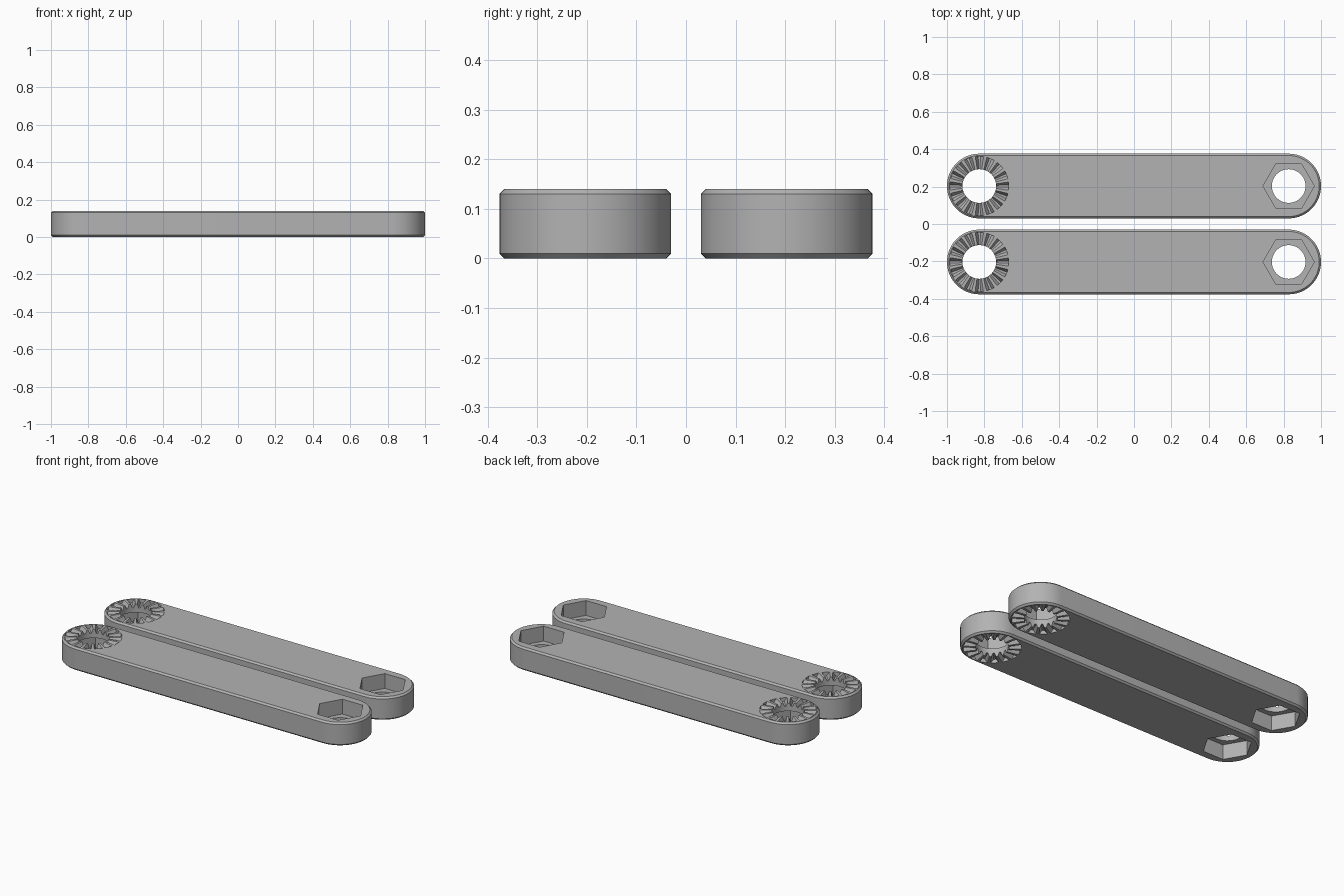
import bpy, bmesh, math
from mathutils import Matrix, Vector

old = bpy.data.objects.get("Cube")
if old:
    bpy.data.objects.remove(old)

HEIGHT, RADIUS, END, CHAMFER = 0.14, 0.173, 0.827, 0.01
HOLE, HEX, POCKET = 0.09, 0.137, 0.09
TEETH, RING, GROOVE = 16, 0.157, 0.022

grey = bpy.data.materials.new("grey plastic")
grey.use_nodes = True
colour = (0.45, 0.45, 0.45, 1)
grey.diffuse_color = colour
grey.node_tree.nodes["Principled BSDF"].inputs["Base Color"].default_value = colour


def make_object(name, bm):
    bmesh.ops.recalc_face_normals(bm, faces=bm.faces)
    mesh = bpy.data.meshes.new(name)
    bm.to_mesh(mesh)
    bm.free()
    mesh.materials.append(grey)
    obj = bpy.data.objects.new(name, mesh)
    bpy.context.collection.objects.link(obj)
    return obj


def prism(bm, sides, radius, x, z0, z1, turn=0):
    place = Matrix.Translation((x, 0, (z0 + z1) / 2)) @ Matrix.Rotation(turn, 4, "Z")
    bmesh.ops.create_cone(bm, cap_ends=True, segments=sides, radius1=radius,
                          radius2=radius, depth=z1 - z0, matrix=place)


def groove(bm, angle, place):
    # Tapered V groove, widening outwards
    rings = []
    for r in (HOLE * 0.9, RING):
        w = r * math.pi / TEETH * 0.8
        rings.append([bm.verts.new(place @ Matrix.Rotation(angle, 4, "Z") @ Vector((r, y, z)))
                      for y, z in ((-w, 0.004), (w, 0.004), (w * 0.25, -GROOVE), (-w * 0.25, -GROOVE))])
    a, b = rings
    bm.faces.new(a)
    bm.faces.new(b[::-1])
    for i in range(4):
        j = (i + 1) % 4
        bm.faces.new((a[i], b[i], b[j], a[j]))


# Rounded bar outline, lofted with chamfered rims
def bar_body():
    bm = bmesh.new()
    steps, loops = 32, []
    for z, inset in ((0, CHAMFER), (CHAMFER, 0), (HEIGHT - CHAMFER, 0), (HEIGHT, CHAMFER)):
        loop = []
        for side in (1, -1):
            for i in range(steps + 1):
                a = math.pi * (i / steps - 0.5)
                r = RADIUS - inset
                loop.append(bm.verts.new((side * (END + r * math.cos(a)), side * r * math.sin(a), z)))
        loops.append(loop)
    n = len(loops[0])
    bm.faces.new(loops[0][::-1])
    bm.faces.new(loops[-1])
    for low, high in zip(loops, loops[1:]):
        for i in range(n):
            j = (i + 1) % n
            bm.faces.new((low[i], low[j], high[j], high[i]))
    return make_object("link_bar_front", bm)


def cut(obj, bm):
    cutter = make_object("cutter", bm)
    cutter.hide_render = True
    mod = obj.modifiers.new("cut", "BOOLEAN")
    mod.operation, mod.solver, mod.object = "DIFFERENCE", "EXACT", cutter
    bpy.context.view_layer.objects.active = obj
    bpy.ops.object.modifier_apply(modifier=mod.name)
    bpy.data.objects.remove(cutter)


bar = bar_body()

# Round through holes
holes = bmesh.new()
for x in (-END, END):
    prism(holes, 48, HOLE, x, -0.1, HEIGHT + 0.1)
cut(bar, holes)

# Hexagonal nut pockets: top at one end, underside at the other
pockets = bmesh.new()
prism(pockets, 6, HEX, END, HEIGHT - POCKET, HEIGHT + 0.1, math.pi / 6)
prism(pockets, 6, HEX, -END, -0.1, POCKET, math.pi / 6)
cut(bar, pockets)

# Radial locking teeth on the face opposite each pocket
top = Matrix.Translation((-END, 0, HEIGHT))
bottom = Matrix.Translation((END, 0, 0)) @ Matrix.Rotation(math.pi, 4, "Y")
grooves = bmesh.new()
for place in (top, bottom):
    for i in range(TEETH):
        groove(grooves, i * math.tau / TEETH, place)
cut(bar, grooves)

# Second identical bar
twin = bar.copy()
twin.data = bar.data.copy()
twin.name = "link_bar_back"
bpy.context.collection.objects.link(twin)
bar.location.y, twin.location.y = -0.203, 0.203

bpy.ops.object.select_all(action="DESELECT")
for obj in (bar, twin):
    obj.select_set(True)
bpy.ops.object.shade_smooth_by_angle(angle=math.radians(25))
